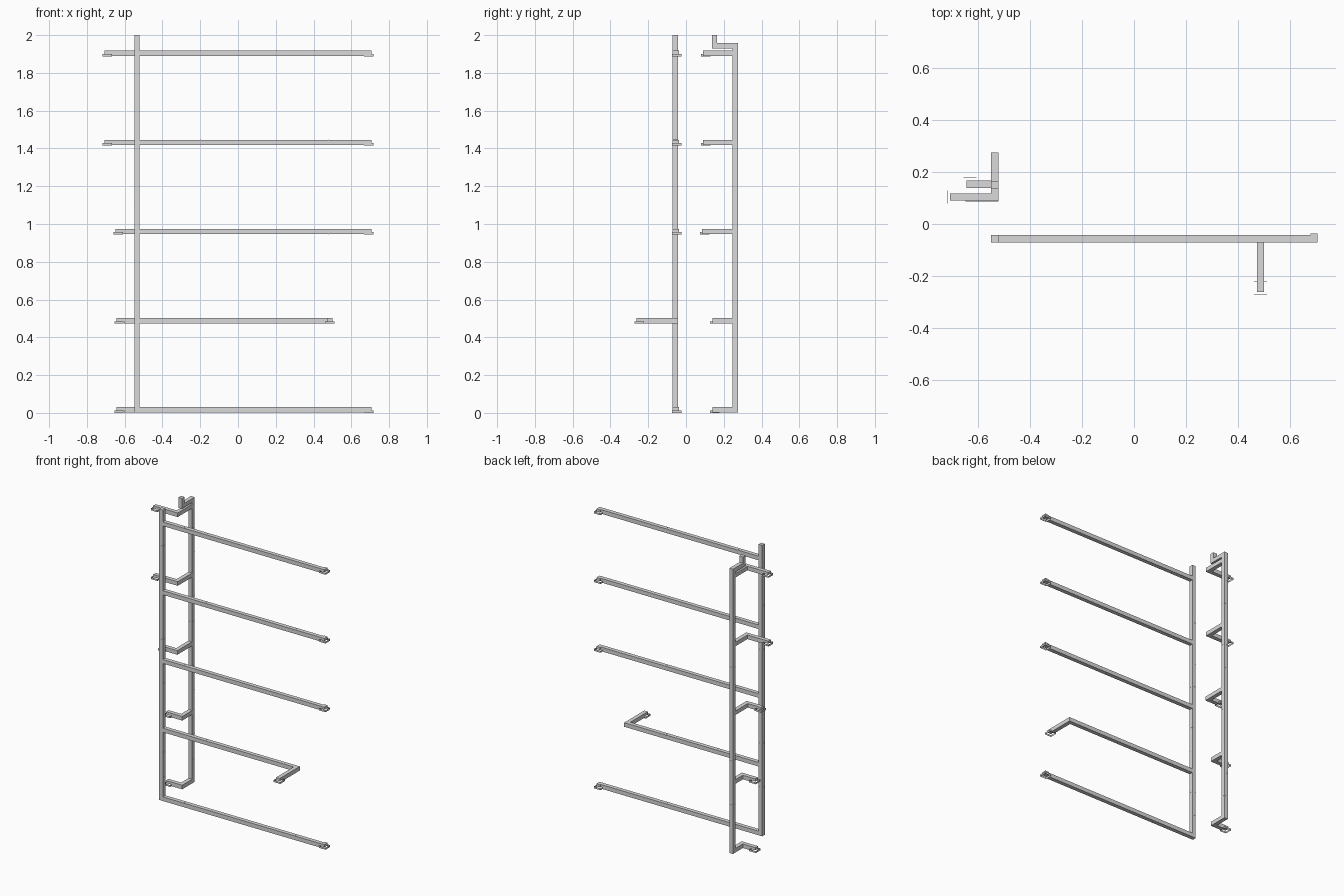
import bpy, bmesh

if "Cube" in bpy.data.objects:
    bpy.data.objects.remove(bpy.data.objects["Cube"])

metal = bpy.data.materials.new("galvanised light grey")
metal.diffuse_color = (0.7, 0.7, 0.7, 1)
metal.use_nodes = True
metal.node_tree.nodes["Principled BSDF"].inputs["Base Color"].default_value = metal.diffuse_color

W = 0.014                       # half width of the square duct
PX, FY, RY = -0.535, -0.057, 0.26    # post x, front run y, rear run y
LEVELS = [0.016 + 0.472 * i for i in range(5)]


def make(name, boxes):
    """One object made of axis-aligned boxes given as (low corner, high corner)."""
    bm = bmesh.new()
    for lo, hi in boxes:
        made = bmesh.ops.create_cube(bm, size=1)
        for v in made["verts"]:
            v.co = [(lo[k] + hi[k]) / 2 + v.co[k] * (hi[k] - lo[k]) for k in range(3)]
    me = bpy.data.meshes.new(name)
    bm.to_mesh(me)
    bm.free()
    me.materials.append(metal)
    ob = bpy.data.objects.new(name, me)
    bpy.context.collection.objects.link(ob)
    return ob


def run(a, b, w=W):
    """Straight square duct between two centre points, ends extended by w."""
    return ([min(p, q) - w for p, q in zip(a, b)],
            [max(p, q) + w for p, q in zip(a, b)])


def path(points):
    return [run(a, b) for a, b in zip(points, points[1:])]


def band(p, axis):
    """Thin coupling band around a duct."""
    half = [W + 0.0005] * 3
    half[axis] = 0.0006
    return ([c - h for c, h in zip(p, half)], [c + h for c, h in zip(p, half)])


def outlet(name, x, y, z):
    """Shallow upper elbow box with a thin open collar hanging around it."""
    r, t = 0.025, 0.0004
    z0, z1 = z - 0.016, z - 0.003
    make(name + "_elbow", [((x - W, y - W, z - 0.004), (x + W, y + W, z + W))])
    make(name + "_collar", [
        ((x - r, y - r, z0), (x + r, y - r + t, z1)),
        ((x - r, y + r - t, z0), (x + r, y + r, z1)),
        ((x - r, y - r + t, z0), (x - r + t, y + r - t, z1)),
        ((x + r - t, y - r + t, z0), (x + r, y + r - t, z1))])


# Vertical risers
make("front_riser", [run((PX, FY, LEVELS[0]), (PX, FY, 2 - W))])
make("rear_riser", path([(PX, RY, LEVELS[0]), (PX, RY, 1.943),
                         (PX, 0.151, 1.943), (PX, 0.151, 2 - W)]))
make("riser_bands", [band((PX, y, z + d), 2)
                     for y in (FY, RY) for z in LEVELS[:4] for d in (0.15, 0.32)])

# Long front branches, one of which turns forward
for i, z in enumerate(LEVELS):
    if i == 1:
        make("front_branch_turned", path([(PX, FY, z), (0.486, FY, z), (0.486, -0.21, z)]))
        outlet("front_outlet_turned", 0.486, -0.247, z)
        make("turned_neck", [((0.486 - W, -0.26, z - 0.003), (0.486 + W, -0.2, z + W))])
    else:
        make(f"front_branch_{i}", [run((PX, FY, z), (0.652, FY, z)),
                                   ((0.65, FY - W, z - 0.003), (0.706, FY + W, z + W))])
        outlet(f"front_outlet_{i}", 0.692, -0.05, z)
    seams = (-0.365, -0.2, 0.185) + (() if i == 1 else (0.48,))
    make(f"front_bands_{i}", [band((x, FY, z), 0) for x in seams])

# Short rear branches: forward, then out to the left
ENDS = [(-0.63, 0.153), (-0.63, 0.153), (-0.634, 0.1), (-0.693, 0.104), (-0.693, 0.104)]
for i, (z, (x, y)) in enumerate(zip(LEVELS, ENDS)):
    make(f"rear_branch_{i}", path([(PX, RY, z), (PX, y, z), (x + 0.04, y, z)])
         + [((x - W, y - W, z - 0.003), (x + 0.03, y + W, z + W))])
    outlet(f"rear_outlet_{i}", x, y, z)
